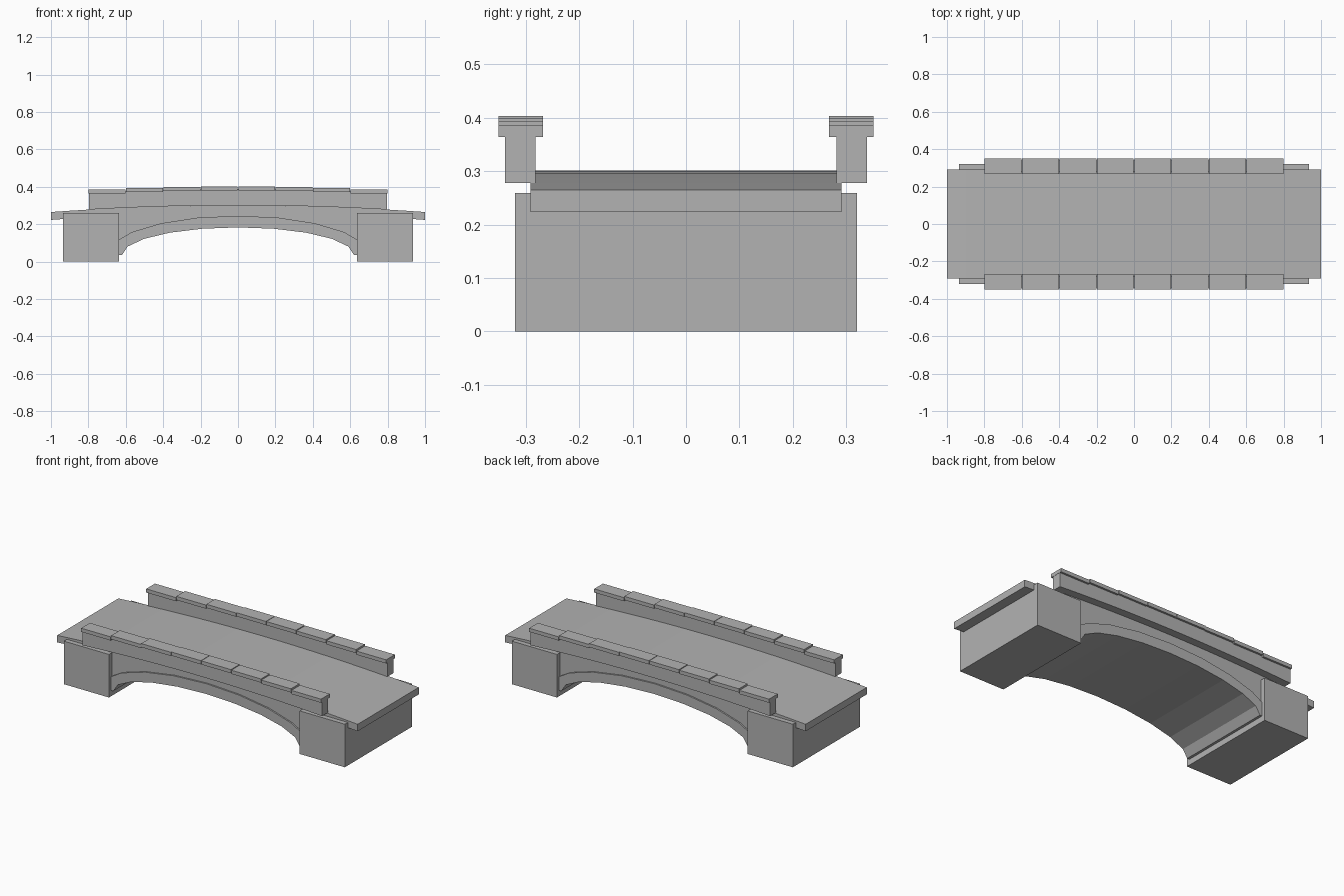
import bpy, bmesh, math

if "Cube" in bpy.data.objects:
    bpy.data.objects.remove(bpy.data.objects["Cube"])

stone = bpy.data.materials.new("grey stone")
stone.diffuse_color = (0.45, 0.45, 0.45, 1)
stone.use_nodes = True
stone.node_tree.nodes["Principled BSDF"].inputs["Base Color"].default_value = stone.diffuse_color


def finish(name, bm):
    bmesh.ops.recalc_face_normals(bm, faces=bm.faces)
    me = bpy.data.meshes.new(name)
    bm.to_mesh(me)
    bm.free()
    me.materials.append(stone)
    ob = bpy.data.objects.new(name, me)
    bpy.context.collection.objects.link(ob)
    return ob


def strip(name, lower, upper, y0, y1):
    """Solid between two matching (x, z) curves, spanning y0..y1."""
    bm = bmesh.new()
    rings = [[bm.verts.new(p) for p in ((a[0], y0, a[1]), (a[0], y1, a[1]),
                                        (b[0], y1, b[1]), (b[0], y0, b[1]))]
             for a, b in zip(lower, upper)]
    for r, s in zip(rings, rings[1:]):
        for i in range(4):
            j = (i + 1) % 4
            bm.faces.new((r[i], r[j], s[j], s[i]))
    bm.faces.new(rings[0])
    bm.faces.new(rings[-1])
    return finish(name, bm)


def box(name, x0, x1, y0, y1, z0, z1):
    return strip(name, [(x0, z0), (x1, z0)], [(x0, z1), (x1, z1)], y0, y1)


def road(x):
    return 0.301 - 0.036 * x * x


def road_curve(half, offset, n=20):
    xs = [half * (2 * i / n - 1) for i in range(n + 1)]
    return [(x, road(x) + offset) for x in xs]


def arch_curve(a, b, n=10):
    return [(-a * math.cos(math.pi * i / n), 0.035 + b * math.sin(math.pi * i / n))
            for i in range(n + 1)]


# Gently cambered deck
strip("deck", road_curve(1.0, -0.042), road_curve(1.0, 0), -0.291, 0.291)

# Arch barrel, slightly proud of the wall above it
strip("arch_ring", arch_curve(0.62, 0.148), arch_curve(0.70, 0.21), -0.30, 0.30)

# Spandrel fill between arch and deck
mid = [p for p in arch_curve(0.67, 0.19)]
strip("spandrel_wall", mid, [(x, road(x) - 0.005) for x, z in mid], -0.291, 0.291)

# Abutments
for side, s in (("left", -1), ("right", 1)):
    x0, x1 = sorted((s * 0.635, s * 0.935))
    box("abutment_" + side, x0, x1, -0.32, 0.32, 0, 0.259)

# Parapet walls with stepped coping stones
for side, s in (("front", -1), ("back", 1)):
    y0, y1 = sorted((s * 0.282, s * 0.339))
    strip("parapet_" + side, road_curve(0.797, 0), road_curve(0.797, 0.086), y0, y1)
    c0, c1 = sorted((s * 0.268, s * 0.351))
    for i in range(8):
        xc = -0.7 + 0.2 * i
        top = road(xc) + 0.102
        box(f"coping_{side}_{i + 1}", xc - 0.0985, xc + 0.0985, c0, c1, top - 0.022, top)
